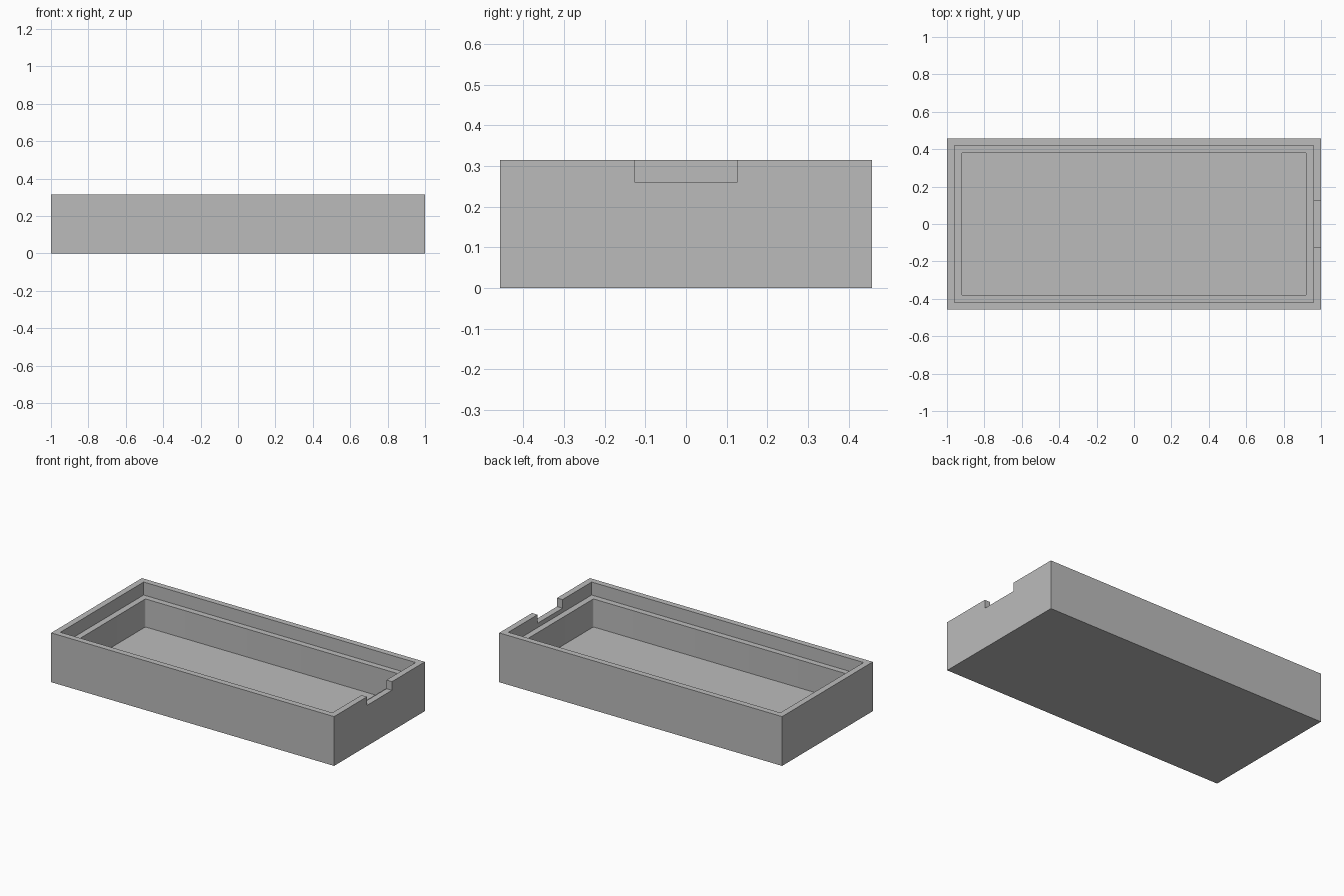
import bpy
import bmesh
from mathutils import Matrix, Vector

default = bpy.data.objects.get("Cube")
if default:
    bpy.data.objects.remove(default, do_unlink=True)

LENGTH, WIDTH, HEIGHT = 2.0, 0.916, 0.315
FLOOR, LEDGE, NOTCH = 0.053, 0.232, 0.26
TOP = HEIGHT + 0.1  # cutters reach past the rim

grey = bpy.data.materials.new("plain_grey")
grey.use_nodes = True
colour = (0.5, 0.5, 0.5, 1)
grey.diffuse_color = colour
grey.node_tree.nodes["Principled BSDF"].inputs["Base Color"].default_value = colour


def block(name, low, high, corner=0.0):
    """Box between two corners, with optional rounded upright edges."""
    low, high = Vector(low), Vector(high)
    bm = bmesh.new()
    bmesh.ops.create_cube(bm, size=1, matrix=Matrix.Translation((low + high) / 2)
                          @ Matrix.Diagonal((high - low).to_4d()))
    if corner:
        upright = [e for e in bm.edges
                   if abs(e.verts[0].co.z - e.verts[1].co.z) > 0.01]
        bmesh.ops.bevel(bm, geom=upright, offset=corner, segments=4,
                        profile=0.5, affect='EDGES')
    mesh = bpy.data.meshes.new(name)
    bm.to_mesh(mesh)
    bm.free()
    mesh.materials.append(grey)
    obj = bpy.data.objects.new(name, mesh)
    bpy.context.collection.objects.link(obj)
    return obj


def centred(name, half_x, half_y, bottom, top, corner=0.0):
    return block(name, (-half_x, -half_y, bottom), (half_x, half_y, top), corner)


# Outer body of the tray
tray = centred("tray", LENGTH / 2, WIDTH / 2, 0, HEIGHT)

# Lid recess, deep pocket with softened corners, and notch through the left wall
cutters = [
    centred("lid_recess_cutter", 0.961, 0.42, LEDGE, TOP),
    centred("pocket_cutter", 0.922, 0.382, FLOOR, TOP, 0.01),
    block("notch_cutter", (0.94, -0.126, NOTCH), (1.1, 0.126, TOP)),
]
for cutter in cutters:
    cutter.hide_render = True
    cut = tray.modifiers.new(cutter.name, 'BOOLEAN')
    cut.operation = 'DIFFERENCE'
    cut.solver = 'EXACT'
    cut.object = cutter

# Apply the cuts and remove the cutters
bpy.context.view_layer.objects.active = tray
tray.select_set(True)
for cutter in cutters:
    bpy.ops.object.modifier_apply(modifier=cutter.name)
    bpy.data.objects.remove(cutter, do_unlink=True)
bpy.ops.object.select_all(action='DESELECT')
tray.select_set(True)
bpy.ops.object.shade_smooth_by_angle()
